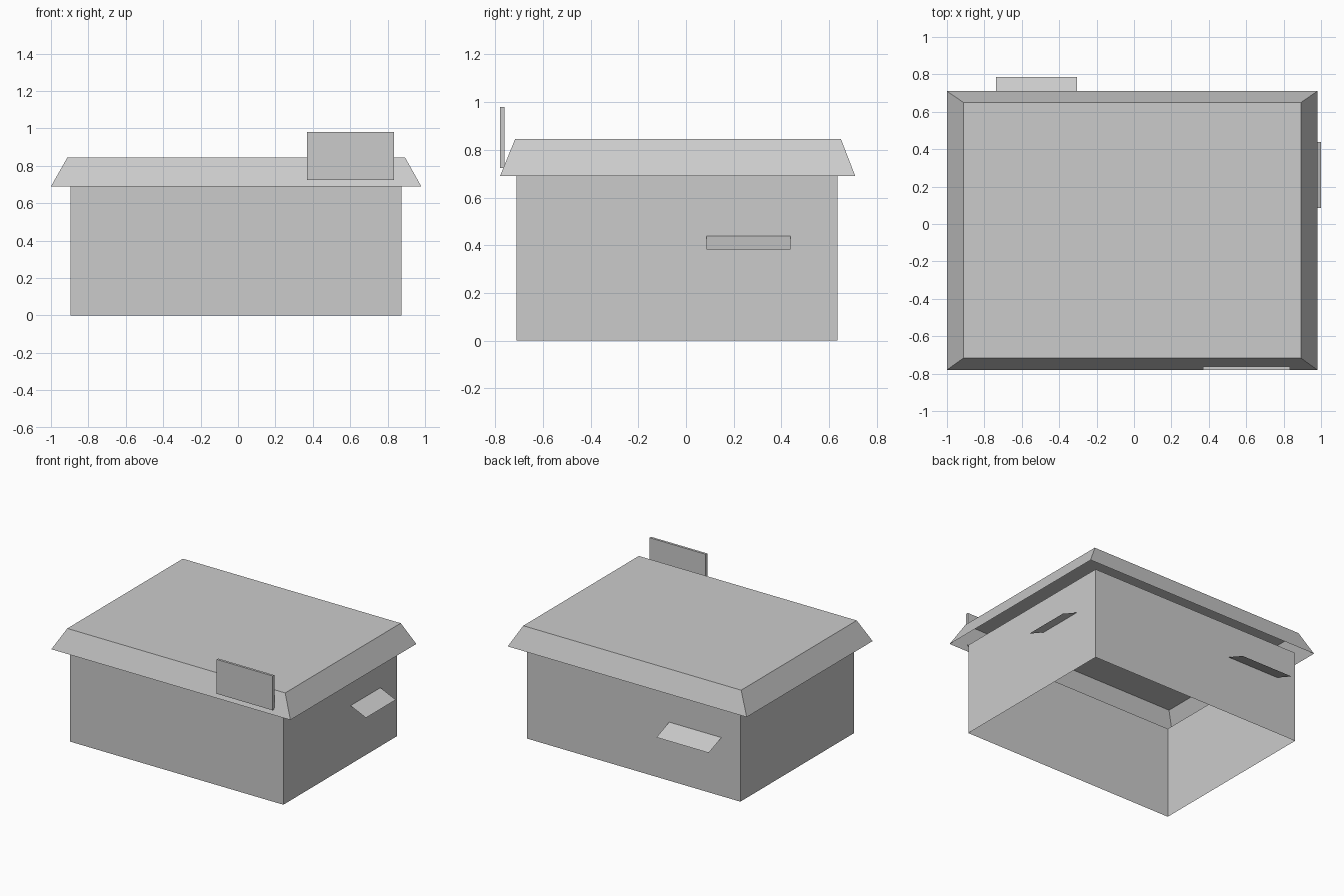
import bpy, bmesh

if "Cube" in bpy.data.objects:
    bpy.data.objects.remove(bpy.data.objects["Cube"])

GREY = (0.6, 0.6, 0.6, 1)
mat = bpy.data.materials.new("plain grey")
mat.use_nodes = True
mat.diffuse_color = GREY
bsdf = mat.node_tree.nodes["Principled BSDF"]
bsdf.inputs["Base Color"].default_value = GREY


def finish(name, bm):
    mesh = bpy.data.meshes.new(name)
    bm.to_mesh(mesh)
    bm.free()
    mesh.materials.append(mat)
    obj = bpy.data.objects.new(name, mesh)
    bpy.context.collection.objects.link(obj)


def ring(bm, x0, x1, y0, y1, z):
    return [bm.verts.new((x, y, z)) for x, y in
            ((x0, y0), (x1, y0), (x1, y1), (x0, y1))]


def shell(name, low, high, bottom=False, top=False):
    """Four sides between two rectangles, with optional end caps."""
    bm = bmesh.new()
    a, b = ring(bm, *low), ring(bm, *high)
    for i in range(4):
        j = (i + 1) % 4
        bm.faces.new((a[i], a[j], b[j], b[i]))
    if top:
        bm.faces.new(b)
    if bottom:
        bm.faces.new(a[::-1])
    finish(name, bm)


def awning(name, corners):
    bm = bmesh.new()
    bm.faces.new([bm.verts.new(c) for c in corners])
    finish(name, bm)


# Open-bottomed walls
L, R, F, B, H = -0.895, 0.873, -0.71, 0.635, 0.69
shell("walls", (L, R, F, B, 0), (L, R, F, B, H))

# Hollow roof with sloping eaves
shell("roof", (-1.0, 0.98, -0.78, 0.71, H),
      (-0.912, 0.893, -0.717, 0.65, 0.845), top=True)

# Sign board standing on the front eave
sign = (0.37, 0.834, -0.78, -0.762)
shell("sign_board", sign + (0.723,), sign + (0.98,), bottom=True, top=True)

# Thin sloping awnings on the side and back walls
HI, LO = 0.438, 0.381
awning("side_awning", ((R, 0.085, HI), (1.0, 0.085, LO),
                       (1.0, 0.438, LO), (R, 0.438, HI)))
awning("back_awning", ((-0.305, B, HI), (-0.305, 0.785, LO),
                       (-0.738, 0.785, LO), (-0.738, B, HI)))
